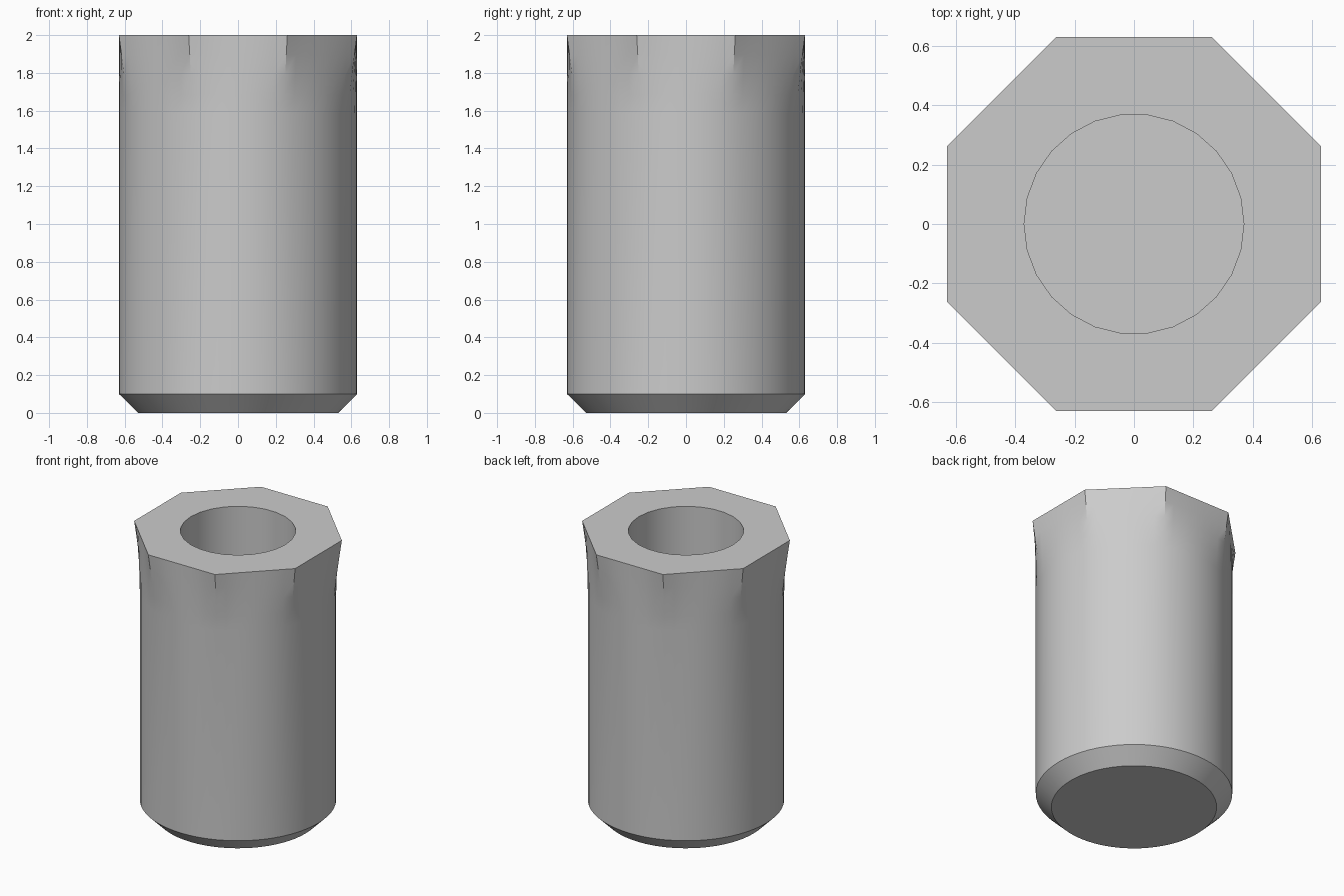
import bpy, bmesh, math

if "Cube" in bpy.data.objects:
    bpy.data.objects.remove(bpy.data.objects["Cube"])

R, H = 0.63, 2.0             # body radius / octagon inradius, total height
SEG = 64                     # outer wall segments (octagon corners fall on vertices)
HOLE_R, HOLE_SEG, FLOOR = 0.37, 26, 0.25


def octagon_radius(a):
    """Distance to the side of an octagon with flats on the axes."""
    step = math.pi / 4
    return R / math.cos((a + step / 2) % step - step / 2)


def ring(bm, n, z, radius):
    angles = [2 * math.pi * i / n for i in range(n)]
    return [bm.verts.new((radius(a) * math.cos(a), radius(a) * math.sin(a), z)) for a in angles]


def bridge(bm, low, high):
    n = len(low)
    for i in range(n):
        j = (i + 1) % n
        bm.faces.new((low[i], low[j], high[j], high[i]))


bm = bmesh.new()

# Outer wall: chamfered foot, round shaft, flare into an octagon
rings = [ring(bm, SEG, 0, lambda a: R - 0.1), ring(bm, SEG, 0.1, lambda a: R)]
for t in (0, 0.25, 0.5, 0.75, 1):
    rings.append(ring(bm, SEG, 1.58 + (H - 1.58) * t,
                      lambda a: R + (octagon_radius(a) - R) * t ** 1.15))
for low, high in zip(rings, rings[1:]):
    bridge(bm, low, high)
bm.faces.new(rings[0][::-1])

# Blind round bore
mouth = ring(bm, HOLE_SEG, H, lambda a: HOLE_R)
base = ring(bm, HOLE_SEG, FLOOR, lambda a: HOLE_R)
bridge(bm, mouth, base)
bm.faces.new(base)

# Flat rim between the octagon and the bore
loops = rings[-1] + mouth
edges = [e for e in bm.edges if e.is_boundary and all(v in loops for v in e.verts)]
bmesh.ops.triangle_fill(bm, edges=edges, use_beauty=True, normal=(0, 0, 1))
bmesh.ops.recalc_face_normals(bm, faces=bm.faces)

mesh = bpy.data.meshes.new("octagonal_sleeve")
bm.to_mesh(mesh)
bm.free()
sleeve = bpy.data.objects.new("octagonal_sleeve", mesh)
bpy.context.collection.objects.link(sleeve)

grey = bpy.data.materials.new("plain grey")
grey.diffuse_color = (0.6, 0.6, 0.6, 1)
grey.use_nodes = True
grey.node_tree.nodes["Principled BSDF"].inputs["Base Color"].default_value = grey.diffuse_color
mesh.materials.append(grey)

# Smooth walls, sharp rims
bpy.context.view_layer.objects.active = sleeve
sleeve.select_set(True)
bpy.ops.object.shade_smooth_by_angle(angle=math.radians(25))
